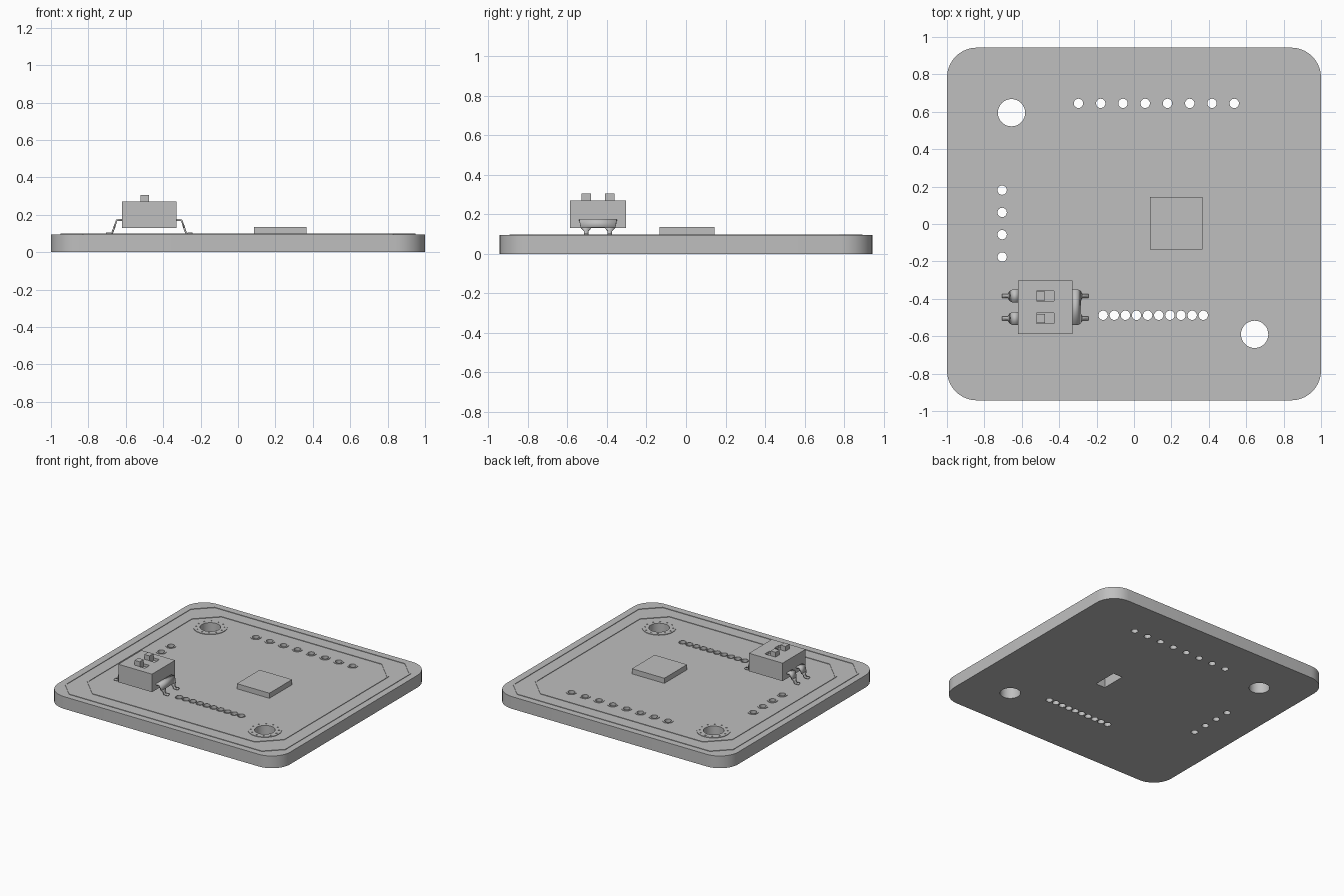
import bpy, bmesh
from math import cos, sin, pi, radians

cube = bpy.data.objects.get("Cube")
if cube:
    bpy.data.objects.remove(cube, do_unlink=True)

GREY = (0.52, 0.52, 0.52, 1)
grey = bpy.data.materials.new("plain grey")
grey.use_nodes = True
grey.diffuse_color = GREY
grey.node_tree.nodes["Principled BSDF"].inputs["Base Color"].default_value = GREY


def circle(x, y, r, n=24):
    return [(x + r * cos(2 * pi * i / n), y + r * sin(2 * pi * i / n)) for i in range(n)]


def rect(x, y, hx, hy):
    return [(x - hx, y - hy), (x + hx, y - hy), (x + hx, y + hy), (x - hx, y + hy)]


def rounded(hx, hy, r, n=10):
    """Rectangle about the origin with round corners; n=1 gives chamfers."""
    pts = []
    for k, (sx, sy) in enumerate([(1, 1), (-1, 1), (-1, -1), (1, -1)]):
        for i in range(n + 1):
            a = (k + i / n) * pi / 2
            pts.append((sx * (hx - r) + r * cos(a), sy * (hy - r) + r * sin(a)))
    return pts


def plate(name, loops, z0, z1):
    """Flat solid: first loop is the outline, the others are holes."""
    curve = bpy.data.curves.new(name, "CURVE")
    curve.dimensions = "2D"
    curve.fill_mode = "BOTH"
    curve.extrude = (z1 - z0) / 2
    for loop in loops:
        spline = curve.splines.new("POLY")
        spline.points.add(len(loop) - 1)
        for p, (x, y) in zip(spline.points, loop):
            p.co = (x, y, 0, 1)
        spline.use_cyclic_u = True
    temp = bpy.data.objects.new(name + "_outline", curve)
    bpy.context.collection.objects.link(temp)
    mesh = bpy.data.meshes.new_from_object(
        temp.evaluated_get(bpy.context.evaluated_depsgraph_get()))
    bpy.data.objects.remove(temp, do_unlink=True)
    bm = bmesh.new()
    bm.from_mesh(mesh)
    bmesh.ops.remove_doubles(bm, verts=bm.verts, dist=1e-5)
    bmesh.ops.recalc_face_normals(bm, faces=bm.faces)
    bmesh.ops.translate(bm, verts=bm.verts, vec=(0, 0, (z0 + z1) / 2))
    bm.to_mesh(mesh)
    bm.free()
    return finish(name, mesh)


def finish(name, mesh):
    mesh.name = name
    mesh.materials.clear()
    mesh.materials.append(grey)
    obj = bpy.data.objects.new(name, mesh)
    bpy.context.collection.objects.link(obj)
    bpy.ops.object.select_all(action="DESELECT")
    obj.select_set(True)
    bpy.context.view_layer.objects.active = obj
    bpy.ops.object.shade_smooth_by_angle(angle=radians(30))
    return obj


def strip(name, x, y, side, stations):
    """Bent sheet-metal strip; stations are (reach, height, half width)."""
    bm = bmesh.new()
    rows = [[bm.verts.new((x + side * d, y + s * w, z)) for s in (-1, 1)]
            for d, z, w in stations]
    for a, b in zip(rows, rows[1:]):
        bm.faces.new((a[0], b[0], b[1], a[1]))
    bmesh.ops.recalc_face_normals(bm, faces=bm.faces)
    mesh = bpy.data.meshes.new(name)
    bm.to_mesh(mesh)
    bm.free()
    solid = finish(name, mesh).modifiers.new("thickness", "SOLIDIFY")
    solid.thickness = 0.01
    solid.offset = 0


TOP = 0.095
SKIN = TOP + 0.004

# Hole positions
mounts = [(-0.655, 0.595), (0.645, -0.59)]
back_row = [(-0.297 + 0.119 * i, 0.645) for i in range(8)]
side_row = [(-0.705, 0.181 - 0.119 * i) for i in range(4)]
front_row = [(-0.165 + 0.0595 * i, -0.488) for i in range(10)]
pins = back_row + side_row + front_row

# Circuit board with drilled holes and the slot beneath the chip
board = [rounded(1, 0.943, 0.16)]
board += [circle(x, y, 0.073, 32) for x, y in mounts]
board += [circle(x, y, 0.025) for x, y in pins]
board.append(rect(0.225, -0.005, 0.04, 0.095))
plate("board", board, 0, TOP)

# Raised border traces
for name, hx, hy, cut in [("outer_trace", 0.95, 0.893, 0.12), ("inner_trace", 0.85, 0.793, 0.15)]:
    plate(name, [rounded(hx, hy, cut, 1), rounded(hx - 0.01, hy - 0.01, cut, 1)], TOP, SKIN)

# Mounting pads with a ring of small vias
for i, (x, y) in enumerate(mounts):
    vias = [circle(vx, vy, 0.006, 8) for vx, vy in circle(x, y, 0.1, 12)]
    plate(f"mount_pad_{i + 1}", [circle(x, y, 0.12, 32), circle(x, y, 0.073, 32)] + vias, TOP, SKIN)

# Pin pads
for i, (x, y) in enumerate(pins):
    outer = 0.029 if (x, y) in front_row else 0.038
    plate(f"pin_pad_{i + 1}", [circle(x, y, outer), circle(x, y, 0.025)], TOP, SKIN)

# Chip
plate("chip", [rect(0.225, 0.005, 0.14, 0.14)], TOP, 0.135)

# Switch body, cover with slots, and sliders
SX, SY = -0.475, -0.445
rows = [SY - 0.06, SY + 0.06]
plate("switch_body", [rect(SX, SY, 0.145, 0.142)], 0.13, 0.25)
plate("switch_cover", [rect(SX, SY, 0.145, 0.142)] + [rect(SX, y, 0.047, 0.028) for y in rows], 0.25, 0.27)
for i, y in enumerate(rows):
    plate(f"switch_slider_{i + 1}", [rect(-0.498, y, 0.022, 0.024)], 0.25, 0.305)


# Switch leads: one joined shoulder on the +x side, two separate on the other
def shoulder(half):
    return [(0, 0.172, half), (0.028, 0.172, half), (0.042, 0.132, half - 0.008)]


strip("left_lead_shoulder", SX + 0.145, SY, 1, shoulder(0.095))
for i, y in enumerate(rows):
    strip(f"right_lead_shoulder_{i + 1}", SX - 0.145, y, -1, shoulder(0.034))
    for label, side in (("left", 1), ("right", -1)):
        strip(f"{label}_lead_foot_{i + 1}", SX + side * 0.145, y, side,
              [(0.042, 0.132, 0.026), (0.048, 0.115, 0.011), (0.054, 0.1, 0.011), (0.086, 0.1, 0.011)])
